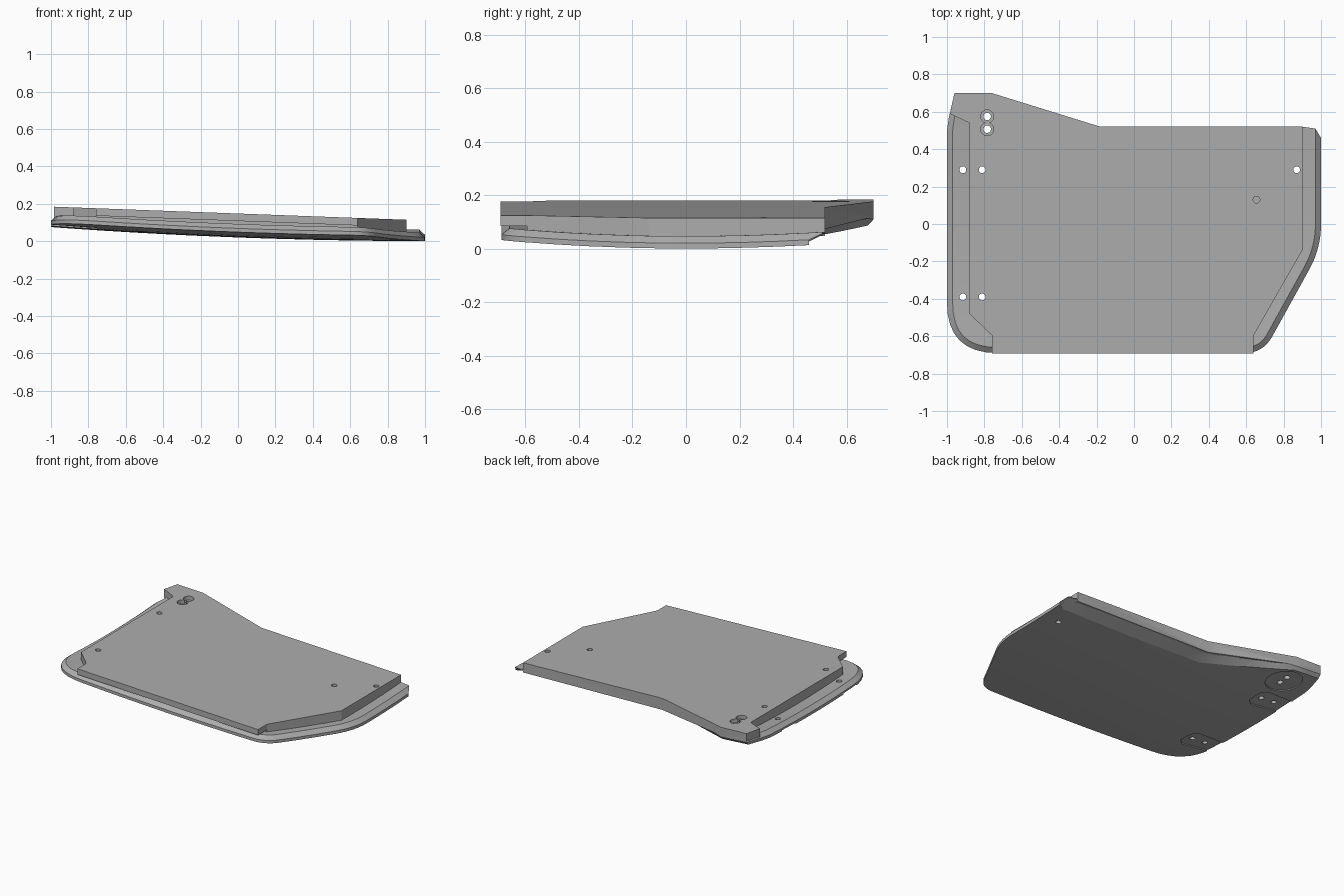
import bpy, bmesh, math
from mathutils import Vector

if "Cube" in bpy.data.objects:
    bpy.data.objects.remove(bpy.data.objects["Cube"])

grey = bpy.data.materials.new("plain_grey")
grey.use_nodes = True
grey.diffuse_color = (0.42, 0.42, 0.42, 1)
grey.node_tree.nodes["Principled BSDF"].inputs["Base Color"].default_value = grey.diffuse_color


def under(x, y):
    """Height of the bowed underside."""
    return 0.02 - 0.0375 * x + 0.018 * x * x + 0.06 * y * y


def top(x, y):
    """Height of the sloping flat top."""
    return 0.148 - 0.037 * x


def finish(name, bm):
    bmesh.ops.recalc_face_normals(bm, faces=bm.faces)
    mesh = bpy.data.meshes.new(name)
    bm.to_mesh(mesh)
    bm.free()
    mesh.materials.append(grey)
    obj = bpy.data.objects.new(name, mesh)
    bpy.context.collection.objects.link(obj)
    return obj


def loft(name, rings):
    """Closed solid through rings of equal point count."""
    bm = bmesh.new()
    loops = [[bm.verts.new(p) for p in ring] for ring in rings]
    n = len(loops[0])
    for a, b in zip(loops, loops[1:]):
        for i in range(n):
            j = (i + 1) % n
            bm.faces.new((a[i], a[j], b[j], b[i]))
    for end in (loops[0], loops[-1]):
        bm.faces.new(end)
    return finish(name, bm)


def prism(name, outline, low, high):
    return loft(name, [[(x, y, f(x, y)) for x, y in outline] for f in (low, high)])


def circle(cx, cy, r, n=24):
    return [(cx + r * math.cos(2 * math.pi * i / n), cy + r * math.sin(2 * math.pi * i / n))
            for i in range(n)]


def boolean(target, tool, operation):
    tool.hide_render = True
    mod = target.modifiers.new("cut", "BOOLEAN")
    mod.operation, mod.solver, mod.object = operation, "EXACT", tool
    bpy.context.view_layer.objects.active = target
    bpy.ops.object.modifier_apply(modifier=mod.name)
    bpy.data.objects.remove(tool)


def rounded(corners):
    """Corners are x, y, rounding length; long edges get extra points."""
    pts = []
    for i, (x, y, r) in enumerate(corners):
        c = Vector((x, y))
        if r == 0:
            pts.append(c)
            continue
        a, b = (Vector(corners[k % len(corners)][:2]) for k in (i - 1, i + 1))
        a, b = c + (a - c).normalized() * r, c + (b - c).normalized() * r
        for k in range(9):
            t = k / 8
            pts.append(a * (1 - t) ** 2 + c * 2 * t * (1 - t) + b * t * t)
    out = []
    for p, q in zip(pts, pts[1:] + pts[:1]):
        steps = max(1, round((q - p).length / 0.12))
        out += [p.lerp(q, k / steps) for k in range(steps)]
    return out


def inset(pts, d):
    out = []
    for i, p in enumerate(pts):
        t = (pts[(i + 1) % len(pts)] - pts[i - 1]).normalized()
        out.append(p + Vector((-t.y, t.x)) * d)
    return out


# Bowed base with a bevelled rim; the back edge is bevelled from below
rim = rounded([(-1, -0.69, 0.27), (0.69, -0.69, 0.1), (1, -0.13, 0.13), (1, 0.46, 0),
               (0.97, 0.51, 0), (0.9, 0.52, 0), (-0.18, 0.52, 0), (-0.76, 0.7, 0),
               (-0.96, 0.7, 0), (-0.99, 0.57, 0), (-1, 0.5, 0)])
back = [p.y > 0.505 and p.x > -0.98 for p in rim]
shoulder = [p if b else q for p, q, b in zip(rim, inset(rim, 0.03), back)]
foot = []
for p, b in zip(rim, back):
    drop = (0.09 if p.x > -0.2 else 0.09 - 0.07 * min(1, (-0.2 - p.x) / 0.56)) if b else 0
    foot.append(Vector((p.x, p.y - drop)))
hub = Vector((0, -0.1))


def ring(pts, scale, lift):
    shrunk = [hub.lerp(p, scale) for p in pts]
    return [(p.x, p.y, under(p.x, p.y) + lift) for p in shrunk]


side = [(p.x, p.y, under(p.x, p.y) + (0.04 if b and p.x > -0.7 else 0.02))
        for p, b in zip(rim, back)]
scales = [0.08, 0.25, 0.4, 0.55, 0.7, 0.85, 1]
body = loft("skid_plate", [ring(foot, s, 0) for s in scales] + [side]
            + [ring(shoulder, s, 0.046) for s in reversed(scales)])

# Raised flat plate, joined to the base
plate = prism("raised_plate",
              [(-0.88, -0.48), (-0.76, -0.595), (0.64, -0.595), (0.9, -0.14), (0.9, 0.52),
               (-0.18, 0.52), (-0.76, 0.7), (-0.96, 0.7), (-0.985, 0.59), (-0.88, 0.54)],
              lambda x, y: under(x, y) + 0.03, top)
boolean(body, plate, "UNION")

# Front lip overhanging the rim
lip = prism("front_lip", [(-0.76, -0.693), (0.64, -0.693), (0.64, -0.59), (-0.76, -0.59)],
            lambda x, y: top(x, y) - 0.04, top)
boolean(body, lip, "UNION")

# Shallow mounting pockets underneath
pockets = [circle(-0.79, 0.54, 0.12, 32), circle(0.87, 0.29, 0.075)]
for y in (0.29, -0.39):
    pockets.append([(-1.1, y - 0.07), (-0.8, y - 0.09), (-0.755, y - 0.05),
                    (-0.755, y + 0.05), (-0.8, y + 0.09), (-1.1, y + 0.07)])
for outline in pockets:
    boolean(body, prism("pocket", outline, lambda x, y: -0.2,
                        lambda x, y: under(x, y) + 0.007), "DIFFERENCE")

# Round dent underneath
bm = bmesh.new()
bmesh.ops.create_uvsphere(bm, u_segments=48, v_segments=32, radius=0.171)
bmesh.ops.translate(bm, verts=bm.verts, vec=(0.66, 0.26, under(0.66, 0.26) - 0.111))
boolean(body, finish("dent", bm), "DIFFERENCE")

# Bolt holes right through, countersinks and one blind hole
holes = [(x, y, 0.018, -0.2) for x in (-0.915, -0.812) for y in (0.29, -0.39)]
holes += [(0.87, 0.29, 0.018, -0.2), (0.655, 0.13, 0.018, 0.08)]
for y in (0.575, 0.507):
    holes += [(-0.785, y, 0.02, -0.2), (-0.785, y, 0.035, 0.15)]
for x, y, r, z in holes:
    boolean(body, prism("hole", circle(x, y, r), lambda a, b: z, lambda a, b: 0.4), "DIFFERENCE")

bpy.ops.object.select_all(action="DESELECT")
body.select_set(True)
bpy.context.view_layer.objects.active = body
bpy.ops.object.shade_smooth_by_angle(angle=math.radians(20))
